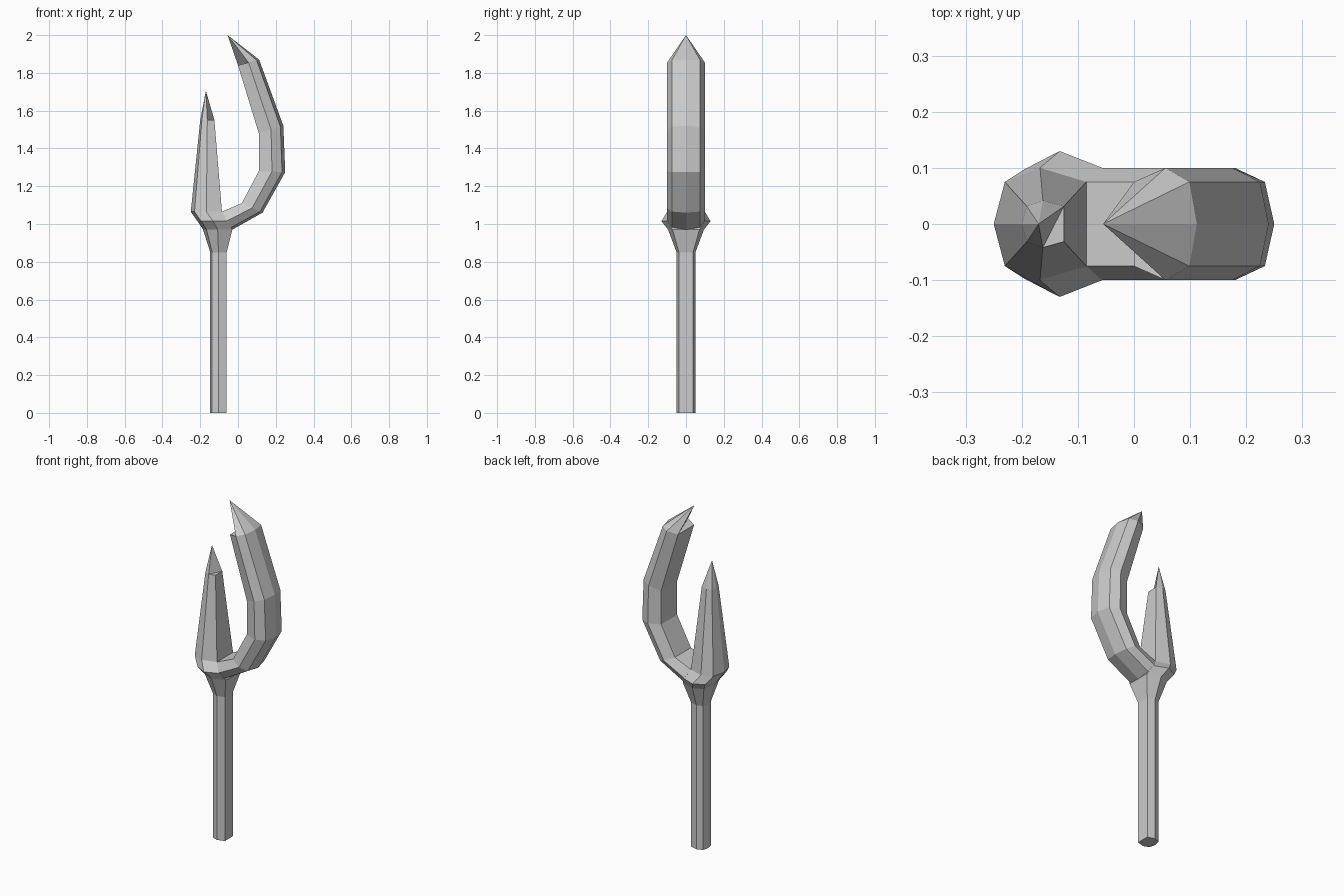
import bpy, bmesh

if "Cube" in bpy.data.objects:
    bpy.data.objects.remove(bpy.data.objects["Cube"])

# Seven-sided section: (fraction from flat inner side to outer ridge, y)
SECTION = [(0, -.075), (.5, -.1), (.88, -.075), (1, 0), (.88, .075), (.5, .1), (0, .075)]


def loft(name, rings, tip):
    """Skin rings of (inner xz, outer xz, y scale), ending in an offset point."""
    bm = bmesh.new()
    loops = []
    for (xi, zi), (xo, zo), k in rings:
        loops.append([bm.verts.new((xi + (xo - xi) * t, y * k, zi + (zo - zi) * t))
                      for t, y in SECTION])
    n = len(SECTION)
    for a, b in zip(loops, loops[1:]):
        for i in range(n):
            j = (i + 1) % n
            bm.faces.new((a[i], a[j], b[j], b[i]))
    bm.faces.new(loops[0][::-1])
    # Point covers all but one inner corner, which stays as a small ledge
    top = loops[-1]
    apex = bm.verts.new(tip)
    bm.faces.new((top[0], top[1], top[6]))
    base = top[1:]
    for i in range(len(base)):
        bm.faces.new((base[i], base[(i + 1) % len(base)], apex))
    bmesh.ops.recalc_face_normals(bm, faces=bm.faces)
    mesh = bpy.data.meshes.new(name)
    bm.to_mesh(mesh)
    bm.free()
    obj = bpy.data.objects.new(name, mesh)
    bpy.context.collection.objects.link(obj)
    return obj


# Shaft, flared collar and straight spike
loft("shaft_and_spike", [
    ((-.06, 0), (-.147, 0), .5),
    ((-.06, .85), (-.147, .85), .5),
    ((-.03, .97), (-.185, .97), .95),
    ((-.05, 1.015), (-.215, 1.015), 1.3),
    ((-.085, 1.065), (-.25, 1.065), 1),
    ((-.125, 1.55), (-.2, 1.55), .42),
], (-.17, 0, 1.705))

# Curved prong sweeping up from the collar
loft("curved_prong", [
    ((-.085, 1.065), (-.03, .97), 1),
    ((.02, 1.11), (.13, 1.06), 1),
    ((.11, 1.28), (.25, 1.275), 1),
    ((.11, 1.48), (.24, 1.52), 1),
    ((0, 1.84), (.112, 1.87), 1),
], (-.055, 0, 2))
